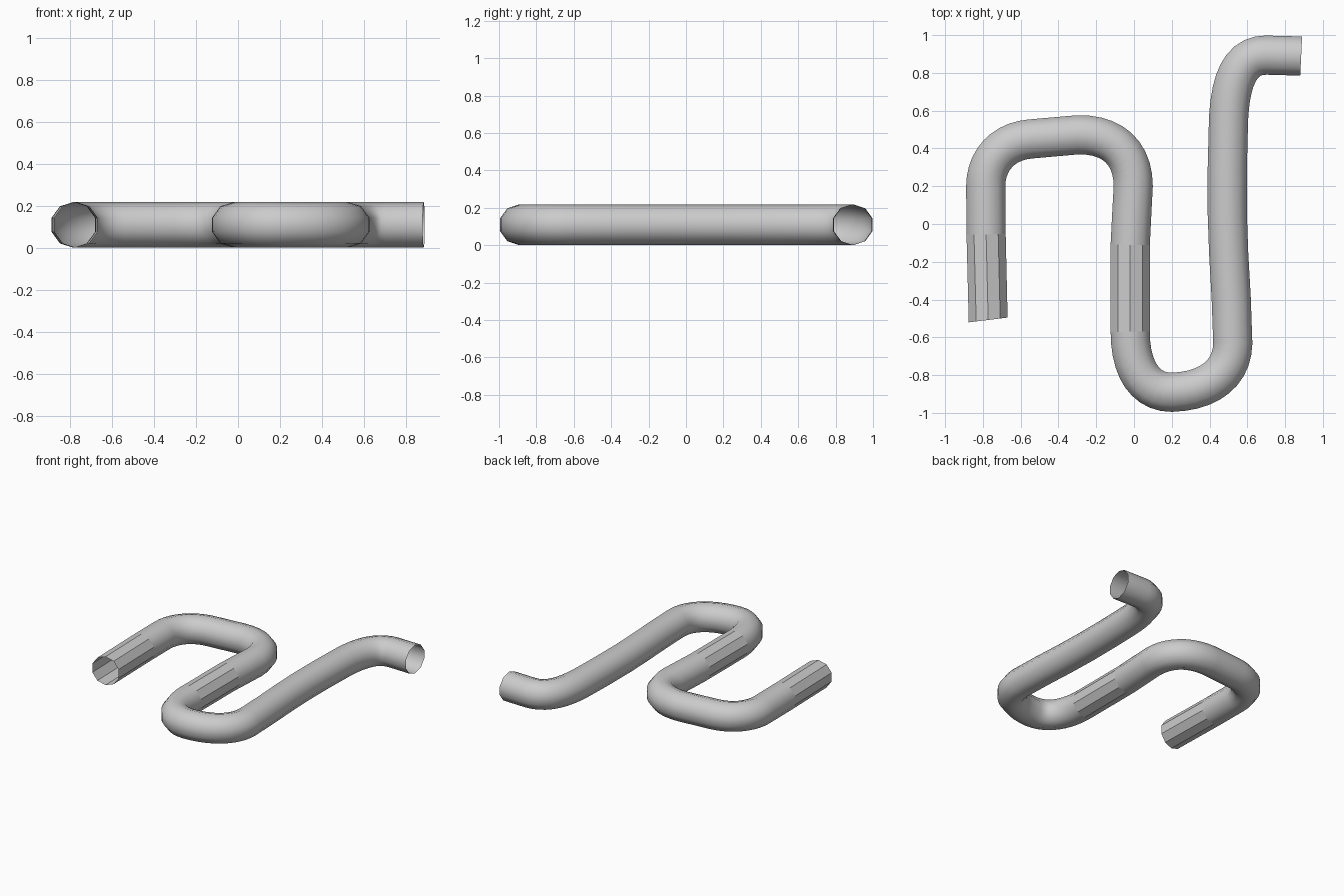
import bpy, bmesh, math
from mathutils import Vector

if "Cube" in bpy.data.objects:
    bpy.data.objects.remove(bpy.data.objects["Cube"])

SIDES, R = 10, 0.109


def bend(p0, corner, p3, k, n=10):
    """Cubic bend from p0 to p3, pulled towards the corner."""
    p0, c, p3 = Vector(p0), Vector(corner), Vector(p3)
    a, b = p0.lerp(c, k), p3.lerp(c, k)
    out = []
    for i in range(n + 1):
        t = i / n
        s = 1 - t
        out.append(p0 * s**3 + a * 3 * s * s * t + b * 3 * s * t * t + p3 * t**3)
    return out


# Centre line: straight runs joined by bends
path = [Vector((-0.772, -0.508)), Vector((-0.783, -0.055))]
path += bend((-0.785, 0.2), (-0.785, 0.43), (-0.55, 0.45), 0.6)
path += bend((-0.3, 0.472), (-0.004, 0.48), (-0.004, 0.2), 0.63)
path += [Vector((-0.012, 0.05)), Vector((-0.02, -0.11))]
path += bend((-0.02, -0.57), (-0.02, -0.891), (0.2, -0.891), 0.63)
path += bend((0.2, -0.891), (0.52, -0.88), (0.523, -0.63), 0.63)[1:]
path += [Vector((0.515, -0.4)), Vector((0.501, -0.15)),
         Vector((0.494, 0.05)), Vector((0.494, 0.3))]
path += bend((0.499, 0.5), (0.503, 0.896), (0.7, 0.894), 0.68)
path += [Vector((0.885, 0.889))]

# Sweep a ten-sided section along the centre line, ends left open
bm = bmesh.new()
rings = []
last = len(path) - 1
for i, p in enumerate(path):
    if i == 0:
        t = Vector((-0.122, 0.993))
    elif i == last:
        t = Vector((0.999, -0.049))
    else:
        t = (p - path[i - 1]).normalized() + (path[i + 1] - p).normalized()
    t.normalize()
    side = Vector((t.y, -t.x))
    ring = []
    for j in range(SIDES):
        a = 2 * math.pi * j / SIDES
        q = p + side * (R * math.sin(a))
        ring.append(bm.verts.new((q.x, q.y, R + R * math.cos(a))))
    rings.append(ring)

for i in range(last):
    # The two long straight runs are faceted, the rest is smooth
    faceted = (path[i + 1] - path[i]).length > 0.4
    for j in range(SIDES):
        k = (j + 1) % SIDES
        f = bm.faces.new((rings[i][j], rings[i][k], rings[i + 1][k], rings[i + 1][j]))
        f.smooth = not faceted
bmesh.ops.recalc_face_normals(bm, faces=bm.faces)
# Make sure the surface faces outwards
bm.faces.ensure_lookup_table()
f = bm.faces[0]
c = f.calc_center_median()
mid = (path[0] + path[1]) / 2
if f.normal.dot(c - Vector((mid.x, mid.y, R))) < 0:
    bmesh.ops.reverse_faces(bm, faces=bm.faces)

mesh = bpy.data.meshes.new("bent_pipe")
bm.to_mesh(mesh)
bm.free()
pipe = bpy.data.objects.new("bent_pipe", mesh)
bpy.context.collection.objects.link(pipe)
